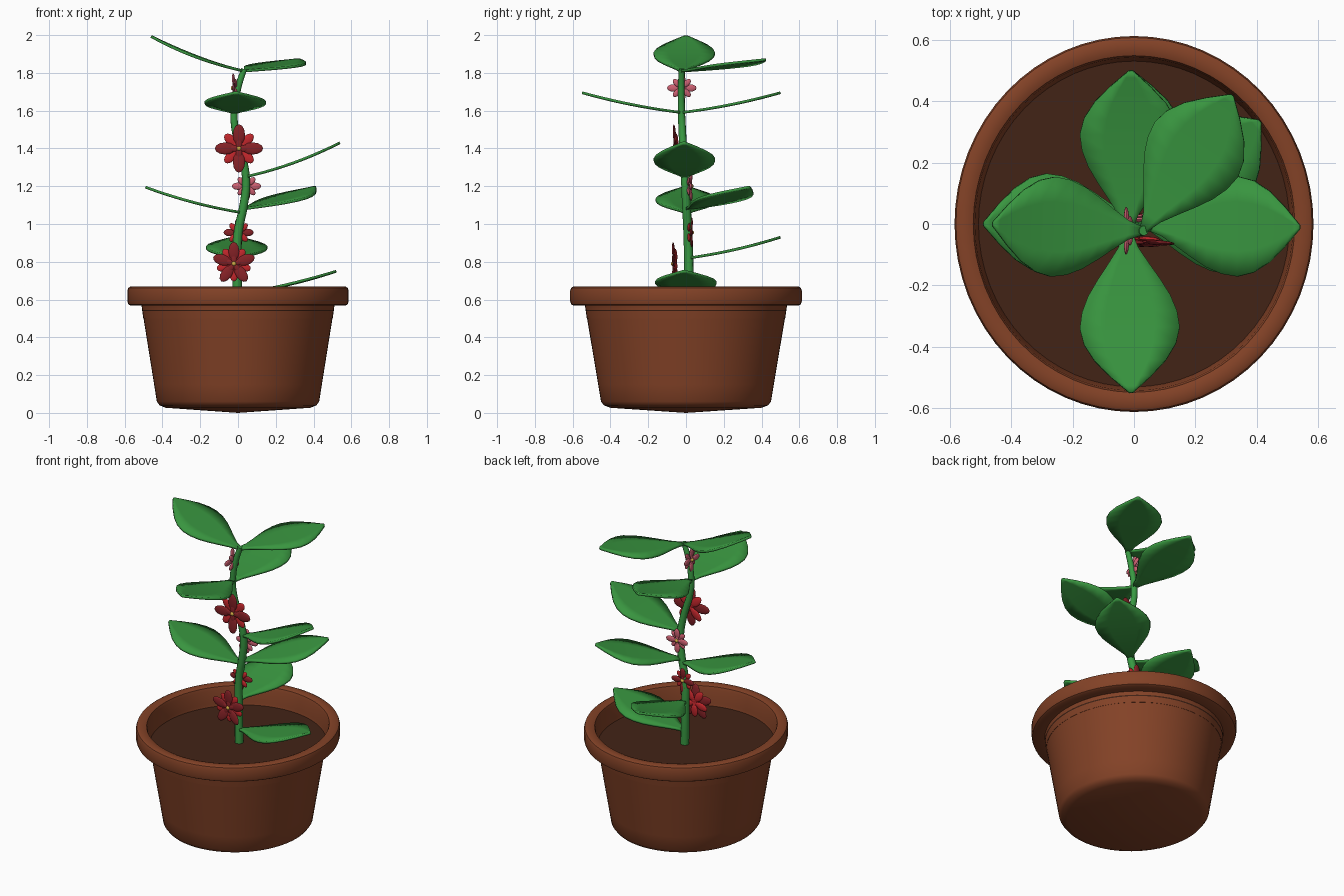
import bpy, bmesh, math
from mathutils import Vector, Matrix

if "Cube" in bpy.data.objects:
    bpy.data.objects.remove(bpy.data.objects["Cube"])


def material(name, rgb):
    m = bpy.data.materials.new(name)
    m.diffuse_color = (*rgb, 1)
    m.use_nodes = True
    m.node_tree.nodes["Principled BSDF"].inputs["Base Color"].default_value = m.diffuse_color
    return m


CLAY = material("clay", (0.23, 0.055, 0.02))
SOIL = material("soil", (0.055, 0.017, 0.008))
GREEN = material("leaf_green", (0.04, 0.30, 0.05))
STEM = material("stem_green", (0.04, 0.32, 0.055))
DARK = material("dark_red", (0.24, 0.016, 0.02))
RED = material("bright_red", (0.55, 0.02, 0.025))
PINK = material("pink", (0.62, 0.12, 0.17))
YELLOW = material("pollen", (0.65, 0.42, 0.06))


def finish(name, bm, mats, angle=40):
    bmesh.ops.recalc_face_normals(bm, faces=bm.faces)
    me = bpy.data.meshes.new(name)
    bm.to_mesh(me)
    bm.free()
    for m in mats:
        me.materials.append(m)
    ob = bpy.data.objects.new(name, me)
    bpy.context.collection.objects.link(ob)
    bpy.ops.object.select_all(action='DESELECT')
    ob.select_set(True)
    bpy.context.view_layer.objects.active = ob
    bpy.ops.object.shade_smooth_by_angle(angle=math.radians(angle))
    return ob


def lathe(name, profile, mat, n=64, sx=0.955):
    # slightly oval turned form, profile runs from axis to axis
    bm = bmesh.new()
    rings = []
    for r, z in profile:
        if r == 0:
            rings.append([bm.verts.new((0, 0, z))] * n)
        else:
            rings.append([bm.verts.new((r * sx * math.cos(2 * math.pi * i / n),
                                        r * math.sin(2 * math.pi * i / n), z)) for i in range(n)])
    for a, b in zip(rings, rings[1:]):
        for i in range(n):
            j = (i + 1) % n
            bm.faces.new(list(dict.fromkeys((a[i], a[j], b[j], b[i]))))
    return finish(name, bm, [mat])


# Pot with rolled rim, and soil
lathe("pot", [(0, 0), (0.40, 0.027), (0.435, 0.04), (0.45, 0.06), (0.465, 0.15), (0.535, 0.568),
              (0.595, 0.568), (0.608, 0.575), (0.613, 0.59), (0.613, 0.648), (0.608, 0.662),
              (0.597, 0.668), (0.565, 0.668), (0.549, 0.662), (0.543, 0.645), (0.535, 0.57),
              (0.525, 0.5), (0, 0.5)], CLAY)
lathe("soil", [(0, 0.545), (0.533, 0.545), (0.52, 0.51), (0, 0.51)], SOIL)

# Stem: gently swaying tapered tube (x, y, z, radius)
PATH = [(0, 0.012, 0.53, 0.026), (-0.005, 0.015, 0.75, 0.025), (0.0, 0.01, 0.95, 0.024),
        (0.03, 0.002, 1.1, 0.023), (0.043, -0.004, 1.22, 0.022), (0.025, -0.012, 1.35, 0.021),
        (-0.015, -0.02, 1.5, 0.02), (-0.02, -0.024, 1.6, 0.019), (0.0, -0.025, 1.72, 0.018),
        (0.032, -0.022, 1.82, 0.016)]
cu = bpy.data.curves.new("stem", 'CURVE')
cu.dimensions = '3D'
cu.bevel_depth = 1.0
cu.bevel_resolution = 3
cu.resolution_u = 5
cu.use_fill_caps = True
sp = cu.splines.new('BEZIER')
sp.bezier_points.add(len(PATH) - 1)
for p, (x, y, z, r) in zip(sp.bezier_points, PATH):
    p.co, p.radius = (x, y, z), r
    p.handle_left_type = p.handle_right_type = 'AUTO'
cu.materials.append(STEM)
bpy.context.collection.objects.link(bpy.data.objects.new("stem", cu))


def stem_at(z):
    for a, b in zip(PATH, PATH[1:]):
        if a[2] <= z <= b[2]:
            return Vector(a[:3]).lerp(Vector(b[:3]), (z - a[2]) / (b[2] - a[2]))
    return Vector(PATH[-1][:3])


OUTLINE = [(0, 0.012), (0.1, 0.032), (0.2, 0.066), (0.3, 0.102), (0.4, 0.134), (0.5, 0.155),
           (0.6, 0.163), (0.7, 0.15), (0.8, 0.117), (0.9, 0.066), (0.96, 0.03), (1, 0.006)]


def leaf(name, base_z, tip):
    # thin pointed blade curving upwards from the stem to the tip
    base, tip = stem_at(base_z), Vector(tip)
    d = tip - base
    side = Vector((-d.y, d.x, 0)).normalized()
    bm = bmesh.new()
    rows = []
    for t, w in OUTLINE:
        c = Vector((base.x + d.x * t, base.y + d.y * t, base.z + d.z * (0.6 * t + 0.4 * t * t)))
        rows.append([bm.verts.new(c + side * w * k) for k in (-1, -0.5, 0, 0.5, 1)])
    for a, b in zip(rows, rows[1:]):
        for i in range(4):
            bm.faces.new((a[i], a[i + 1], b[i + 1], b[i]))
    ob = finish(name, bm, [GREEN])
    mod = ob.modifiers.new("thickness", 'SOLIDIFY')
    mod.thickness, mod.offset = 0.014, 0


for i, (z, tip) in enumerate([
        (0.63, (0.52, -0.01, 0.75)), (0.82, (-0.01, 0.5, 0.93)), (1.06, (-0.49, 0, 1.195)),
        (1.08, (0.41, 0.335, 1.195)), (1.25, (0.54, -0.01, 1.43)), (1.59, (-0.01, -0.55, 1.695)),
        (1.59, (-0.01, 0.5, 1.695)), (1.81, (-0.46, 0, 1.993)), (1.81, (0.32, 0.42, 1.87))]):
    leaf(f"leaf_{i + 1}", z, tip)


def flower(name, loc, facing, radius, n, front, back, spin):
    # two layers of flattened petals around a small button
    bm = bmesh.new()
    rot = Vector(facing).to_track_quat('Z', 'Y').to_matrix().to_4x4()
    world = Matrix.Translation(loc) @ rot

    def blob(mat4, idx):
        old = set(bm.faces)
        bmesh.ops.create_uvsphere(bm, u_segments=12, v_segments=8, radius=1, matrix=mat4)
        for f in set(bm.faces) - old:
            f.material_index = idx

    for layer, (size, h) in enumerate(((1, 0.006), (0.82, -0.006))):
        for k in range(n):
            a = spin + 2 * math.pi * (k + 0.5 * layer) / n
            m = (world @ Matrix.Rotation(a, 4, 'Z') @ Matrix.Translation((radius * size * 0.57, 0, h))
                 @ Matrix.Rotation(-0.06, 4, 'Y')
                 @ Matrix.Diagonal((radius * size * 0.43, radius * 0.25 * size, 0.008, 1)))
            blob(m, layer)
            # narrow claw joining petal to the centre
            blob(world @ Matrix.Rotation(a, 4, 'Z') @ Matrix.Translation((radius * 0.2, 0, h))
                 @ Matrix.Diagonal((radius * 0.25, radius * 0.13, 0.006, 1)), layer)
    blob(world @ Matrix.Translation((0, 0, 0.01)) @ Matrix.Diagonal((0.012, 0.012, 0.01, 1)), 2)
    finish(name, bm, [front, back, YELLOW])


up = math.pi / 2
flower("red_flower_low", (-0.022, -0.06, 0.79), (0, -1, 0), 0.115, 5, DARK, RED, up)
flower("red_flower_high", (0.005, -0.055, 1.40), (0, -1, 0), 0.128, 4, DARK, RED, up)
flower("red_flower_back", (0.003, 0.022, 0.955), (0, 1, 0), 0.08, 4, DARK, RED, up)
flower("pink_flower_back", (0.045, 0.02, 1.20), (0, 1, 0), 0.078, 4, PINK, PINK, up)
flower("pink_flower_side", (-0.018, -0.022, 1.72), (-1, 0, 0), 0.078, 4, PINK, PINK, up)
